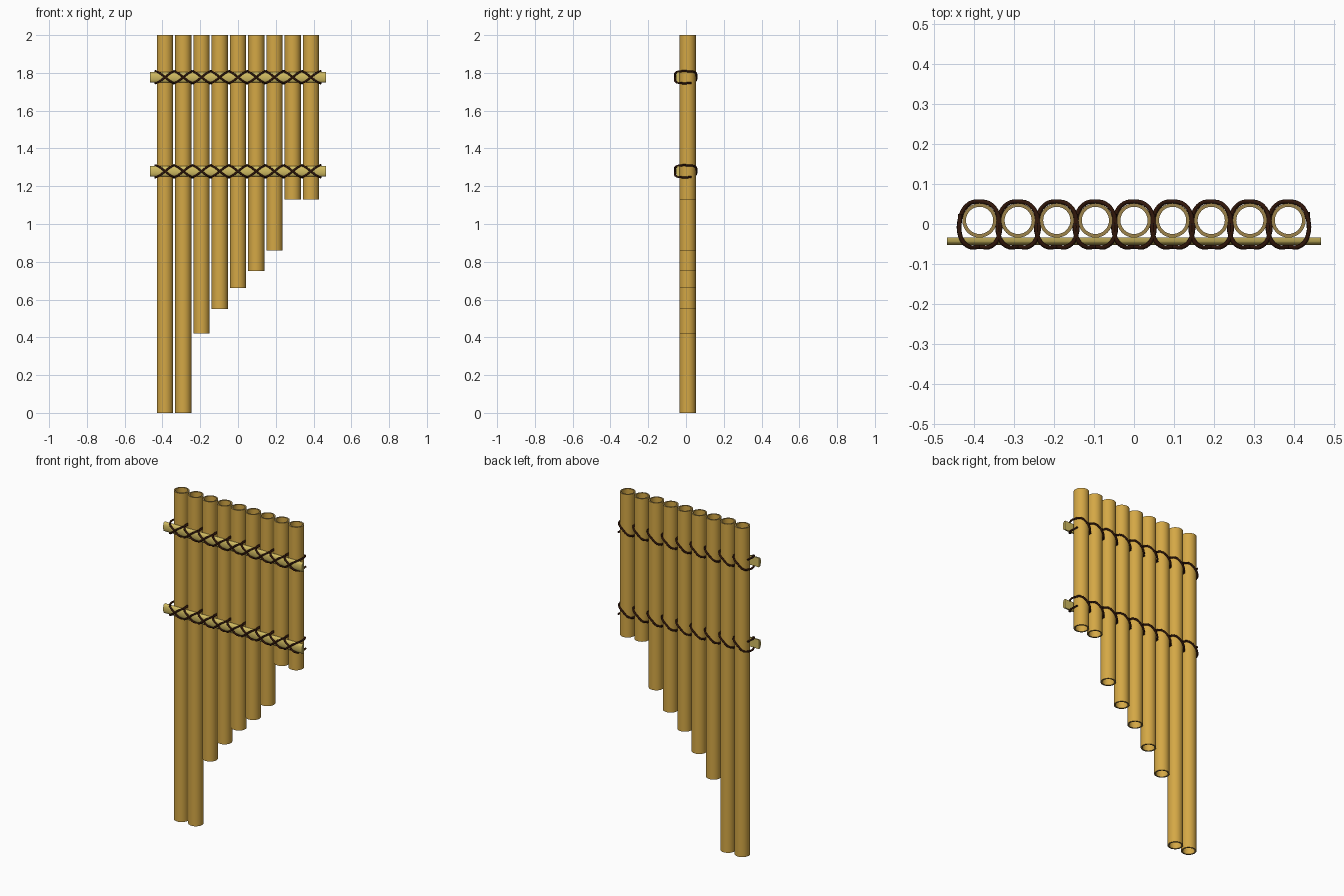
import bpy, bmesh, math

if "Cube" in bpy.data.objects:
    bpy.data.objects.remove(bpy.data.objects["Cube"])

def mat(name, rgb):
    m = bpy.data.materials.new(name)
    m.diffuse_color = (*rgb, 1)
    m.use_nodes = True
    m.node_tree.nodes["Principled BSDF"].inputs["Base Color"].default_value = m.diffuse_color
    return m

BAMBOO = mat("golden bamboo", (0.66, 0.39, 0.06))
RIM = mat("cut cane end", (0.34, 0.23, 0.07))
SPLINT = mat("pale split cane", (0.64, 0.50, 0.12))
CORD = mat("dark brown cord", (0.030, 0.008, 0.003))

PITCH, RADIUS, BORE, PIPE_Y = 0.0965, 0.043, 0.034, 0.009
BOTTOMS = [0, 0, 0.42, 0.55, 0.66, 0.75, 0.86, 1.13, 1.13]
CENTRES = [(i - 4) * PITCH for i in range(9)]
BANDS = {"upper": 1.777, "lower": 1.279}

def finish(name, bm, *materials):
    bmesh.ops.recalc_face_normals(bm, faces=bm.faces)
    me = bpy.data.meshes.new(name)
    bm.to_mesh(me)
    bm.free()
    for m in materials:
        me.materials.append(m)
    ob = bpy.data.objects.new(name, me)
    bpy.context.collection.objects.link(ob)
    bpy.ops.object.select_all(action='DESELECT')
    bpy.context.view_layer.objects.active = ob
    ob.select_set(True)
    bpy.ops.object.shade_smooth_by_angle(angle=math.radians(40))
    return ob

# Open tube: outer wall, inner wall and both rims
def pipe(name, x, z0, z1, n=32):
    bm = bmesh.new()
    rings = []
    for r, z in ((RADIUS, z0), (RADIUS, z1), (BORE, z1), (BORE, z0)):
        rings.append([bm.verts.new((x + r * math.cos(2 * math.pi * k / n),
                                    PIPE_Y + r * math.sin(2 * math.pi * k / n), z))
                      for k in range(n)])
    for a in range(4):
        p, q = rings[a], rings[(a + 1) % 4]
        for k in range(n):
            f = bm.faces.new((p[k], p[(k + 1) % n], q[(k + 1) % n], q[k]))
            f.material_index = a % 2
    finish(name, bm, BAMBOO, RIM)

# Split cane bar: flat back, rounded front
def bar(name, z):
    bm = bmesh.new()
    n = 12
    prof = []
    for k in range(n + 1):
        a = math.pi * k / n
        prof.append((-0.036 - 0.017 * math.sin(a) ** 0.6 if 0 < k < n else -0.034,
                     z + 0.028 * math.cos(a)))
    face = bm.faces.new([bm.verts.new((-0.467, y, h)) for y, h in prof])
    ext = bmesh.ops.extrude_face_region(bm, geom=[face], use_keep_orig=True)
    moved = [v for v in ext["geom"] if isinstance(v, bmesh.types.BMVert)]
    bmesh.ops.translate(bm, verts=moved, vec=(0.934, 0, 0))
    finish(name, bm, SPLINT)

# Lashing: a tilted loop round every pipe plus a crossing strand on the front
def lashing(name, z):
    cu = bpy.data.curves.new(name, 'CURVE')
    cu.dimensions = '3D'
    cu.bevel_depth = 0.0055
    cu.bevel_resolution = 2
    cu.resolution_u = 4
    cu.use_fill_caps = True
    cu.materials.append(CORD)
    g, h = PITCH / 2, 0.031

    def strand(points, x, closed):
        s = cu.splines.new('BEZIER')
        s.bezier_points.add(len(points) - 1)
        for b, (dx, y, dz) in zip(s.bezier_points, points):
            b.co = (x + dx, y, z + dz)
            b.handle_left_type = b.handle_right_type = 'AUTO'
        s.use_cyclic_u = closed

    for x in CENTRES:
        strand([(-g, -0.030, -h), (-0.030, -0.055, -h * 0.75), (0, -0.057, 0),
                (0.030, -0.055, h * 0.75), (g, -0.030, h), (g, 0.015, h),
                (0.032, 0.046, h * 0.85), (0, 0.056, h * 0.2),
                (-0.032, 0.046, -h * 0.75), (-g, 0.015, -h)], x, True)
        strand([(-g, 0.025, h), (-g, -0.030, h), (-0.030, -0.055, h * 0.75), (0, -0.057, 0),
                (0.030, -0.055, -h * 0.75), (g, -0.030, -h), (g, 0.030, -h)], x, False)
    ob = bpy.data.objects.new(name, cu)
    bpy.context.collection.objects.link(ob)

for i, (x, z0) in enumerate(zip(CENTRES, BOTTOMS)):
    pipe(f"pipe_{i + 1}", x, z0, 2.0)
for label, z in BANDS.items():
    bar(f"{label}_bar", z)
    lashing(f"{label}_cord_lashing", z)
